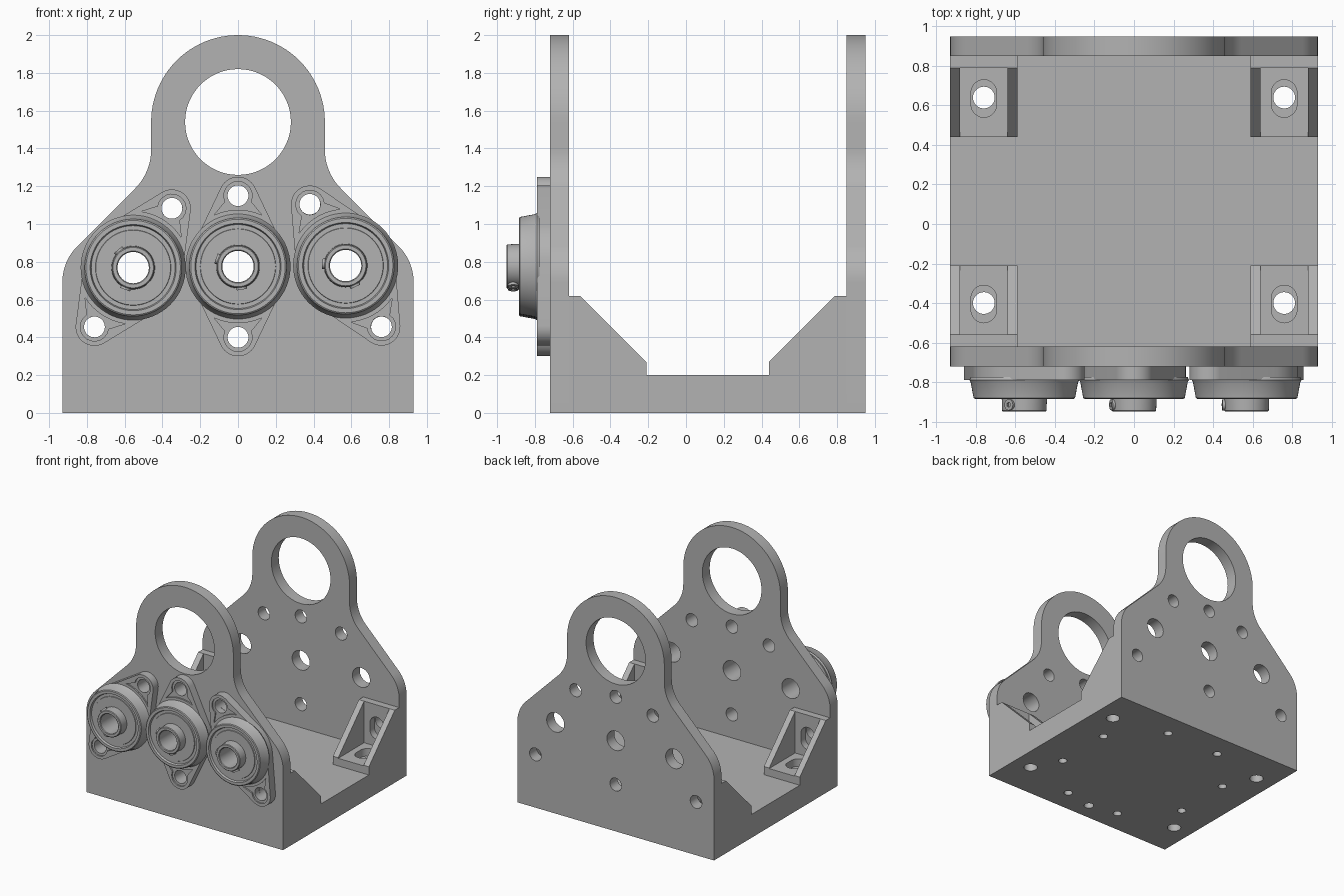
import bpy, bmesh
from math import sin, cos, pi, radians, tan
from mathutils import Matrix, Vector
from mathutils.geometry import convex_hull_2d

cube = bpy.data.objects.get("Cube")
if cube:
    bpy.data.objects.remove(cube, do_unlink=True)

grey = bpy.data.materials.new("machined grey")
grey.use_nodes = True
grey.diffuse_color = (0.45, 0.45, 0.45, 1)
grey.node_tree.nodes["Principled BSDF"].inputs["Base Color"].default_value = grey.diffuse_color


# ---------- helpers ----------
def finish(name, bm, matrix=None):
    """Clean the mesh, place it and shade it."""
    bmesh.ops.remove_doubles(bm, verts=bm.verts, dist=1e-5)
    if matrix:
        bm.transform(matrix)
    bmesh.ops.recalc_face_normals(bm, faces=bm.faces)
    mesh = bpy.data.meshes.new(name)
    bm.to_mesh(mesh)
    bm.free()
    mesh.materials.append(grey)
    ob = bpy.data.objects.new(name, mesh)
    bpy.context.collection.objects.link(ob)
    bpy.ops.object.select_all(action='DESELECT')
    ob.select_set(True)
    bpy.context.view_layer.objects.active = ob
    bpy.ops.object.shade_smooth_by_angle(angle=radians(30))
    return ob


def arc(cx, cy, r, start, end, steps=12):
    """Points along an arc, angles in degrees."""
    angles = [radians(start + (end - start) * i / steps) for i in range(steps + 1)]
    return [(cx + r * cos(a), cy + r * sin(a)) for a in angles]


def circle(cx, cy, r, steps=40):
    return arc(cx, cy, r, 0, 360, steps)[:-1]


def slot(cx, cy, r, half):
    """Rounded slot, long in the second direction."""
    return arc(cx, cy + half, r, 0, 180) + arc(cx, cy - half, r, 180, 360)


def box(a0, a1, b0, b1):
    return [(a0, b0), (a1, b0), (a1, b1), (a0, b1)]


def prism(name, outline, holes, lo, hi, axis='Z', matrix=None):
    """Extrude an outline with holes along an axis from lo to hi."""
    bm = bmesh.new()
    for loop in [outline] + holes:
        vs = [bm.verts.new((u, v, lo)) for u, v in loop]
        for a, b in zip(vs, vs[1:] + vs[:1]):
            bm.edges.new((a, b))
    bmesh.ops.triangle_fill(bm, edges=bm.edges[:], use_beauty=True, normal=(0, 0, 1))
    ext = bmesh.ops.extrude_face_region(bm, geom=bm.faces[:], use_keep_orig=True)
    top = [g for g in ext["geom"] if isinstance(g, bmesh.types.BMVert)]
    bmesh.ops.translate(bm, verts=top, vec=(0, 0, hi - lo))
    for v in bm.verts:
        u, w, d = v.co
        v.co = {'Z': (u, w, d), 'Y': (u, d, w), 'X': (d, u, w)}[axis]
    return finish(name, bm, matrix)


def lathe(name, profile, matrix):
    """Turn a closed (radius, y) profile around the y axis."""
    bm = bmesh.new()
    vs = [bm.verts.new((r, y, 0)) for r, y in profile]
    edges = [bm.edges.new((a, b)) for a, b in zip(vs, vs[1:] + vs[:1])]
    bmesh.ops.spin(bm, geom=vs + edges, cent=(0, 0, 0), axis=(0, 1, 0),
                   angle=2 * pi, steps=64)
    return finish(name, bm, matrix)


# ---------- bearing layout: lower bolt, upper bolt, screw angle ----------
WIDE = 0.93
BOLT, BORE = 0.055, 0.083
bearings = {
    "right": ((-0.76, 0.455), (-0.35, 1.083), 130),
    "middle": ((0, 0.40), (0, 1.15), 160),
    "left": ((0.76, 0.455), (0.38, 1.105), 175),
}

# ---------- end plates with lifting eye ----------
lean = 1.733                    # x + z along the sloped shoulder
r_in, r_out, t = 0.29, 0.27, tan(pi / 8)
half = [(WIDE, 0)]
half += arc(WIDE - r_out, lean - WIDE - r_out * t, r_out, 0, 45)
half += arc(0.46 + r_in, lean - 0.46 + r_in * t, r_in, 225, 180)
half += arc(0, 1.54, 0.46, 0, 90, 24)
outline = half + [(-x, z) for x, z in reversed(half[:-1])]
holes = [circle(0, 1.54, 0.28, 64)]
for low, high, _ in bearings.values():
    mid = (Vector(low) + Vector(high)) / 2
    holes += [circle(*low, BOLT), circle(*high, BOLT), circle(*mid, BORE)]
prism("front_plate", outline, holes, -0.72, -0.62, 'Y')
prism("back_plate", outline, holes, 0.85, 0.95, 'Y')

# ---------- base: through holes and blind holes from below ----------
through = [circle(sx * 0.76, y, BOLT) for sx in (-1, 1) for y in (-0.40, 0.64)]
blind = [circle(sx * x, y, 0.035, 24) for sx in (-1, 1)
         for x, y in ((0.63, 0.365), (0.26, 0.74), (0.63, -0.15), (0.26, -0.52))]
blind.append(circle(0, -0.57, 0.04, 24))
deck = box(-WIDE, WIDE, -0.62, 0.85)
prism("base_lower", deck, through + blind, 0, 0.1)
prism("base_upper", deck, through, 0.1, 0.2)

# ---------- corner brackets ----------
for end, wall, d in (("front", -0.62, 1), ("back", 0.85, -1)):
    for side, sx in (("right", -1), ("left", 1)):
        name = f"{end}_{side}_bracket"
        web = [(wall + d * y, z) for y, z in
               ((0, 0.2), (0.41, 0.2), (0.41, 0.27), (0.06, 0.62), (0, 0.62))]
        for label, x in (("inner", 0.59), ("outer", 0.88)):
            a, b = sorted((sx * x, sx * (x + 0.05)))
            prism(f"{name}_{label}_web", web, [], a, b, 'X')
        a, b = sorted((sx * 0.64, sx * 0.88))
        near, step, tip = wall, wall + d * 0.06, wall + d * 0.41
        prism(name + "_foot", box(a, b, step, tip),
              [slot(sx * 0.76, wall + d * 0.215, 0.065, 0.03)], 0.2, 0.265)
        prism(name + "_upright", box(a, b, 0.2, 0.62),
              [slot(sx * 0.76, 0.42, 0.065, 0.03)], near, step, 'Y')

# ---------- flanged bearings ----------
EAR = 0.375
points = circle(0, 0, 0.262, 64) + circle(0, EAR, 0.1) + circle(0, -EAR, 0.1)
flange = [points[i] for i in convex_hull_2d(points)]
pocket = arc(0, 0, 0.30, 115, 65) + arc(0, EAR, 0.075, -25, 205)
pockets = [pocket, [(-x, -z) for x, z in pocket]]
bolts = [circle(0, s * EAR, BOLT) for s in (-1, 1)]
housing = [(0.272, -0.775), (0.278, -0.79), (0.272, -0.80), (0.257, -0.88),
           (0.25, -0.885), (0.228, -0.885), (0.222, -0.868), (0.2, -0.868),
           (0.198, -0.873), (0.115, -0.873), (0.112, -0.945), (0.107, -0.95),
           (0.088, -0.95), (BORE, -0.945), (BORE, -0.72), (0.2, -0.72), (0.2, -0.775)]
for side, (low, high, screw) in bearings.items():
    low, high = Vector(low), Vector(high)
    mid, run = (low + high) / 2, high - low
    place = Matrix.Translation((mid.x, 0, mid.y))
    turn = place @ Matrix.Rotation(Vector((0, 1)).angle_signed(run), 4, 'Y')
    prism(f"{side}_bearing_flange", flange, bolts + [circle(0, 0, 0.2)],
          -0.778, -0.72, 'Y', turn)
    prism(f"{side}_bearing_flange_rim", flange, pockets + [circle(0, 0, 0.2)],
          -0.79, -0.778, 'Y', turn)
    lathe(f"{side}_bearing_housing", housing, place)
    for n, angle in enumerate((screw, screw + 120)):
        spot = place @ Matrix.Rotation(radians(-angle), 4, 'Y')
        prism(f"{side}_bearing_set_screw_{n + 1}", circle(-0.915, 0, 0.028, 24),
              [circle(-0.915, 0, 0.013, 6)], 0.09, 0.124, 'X', spot)
